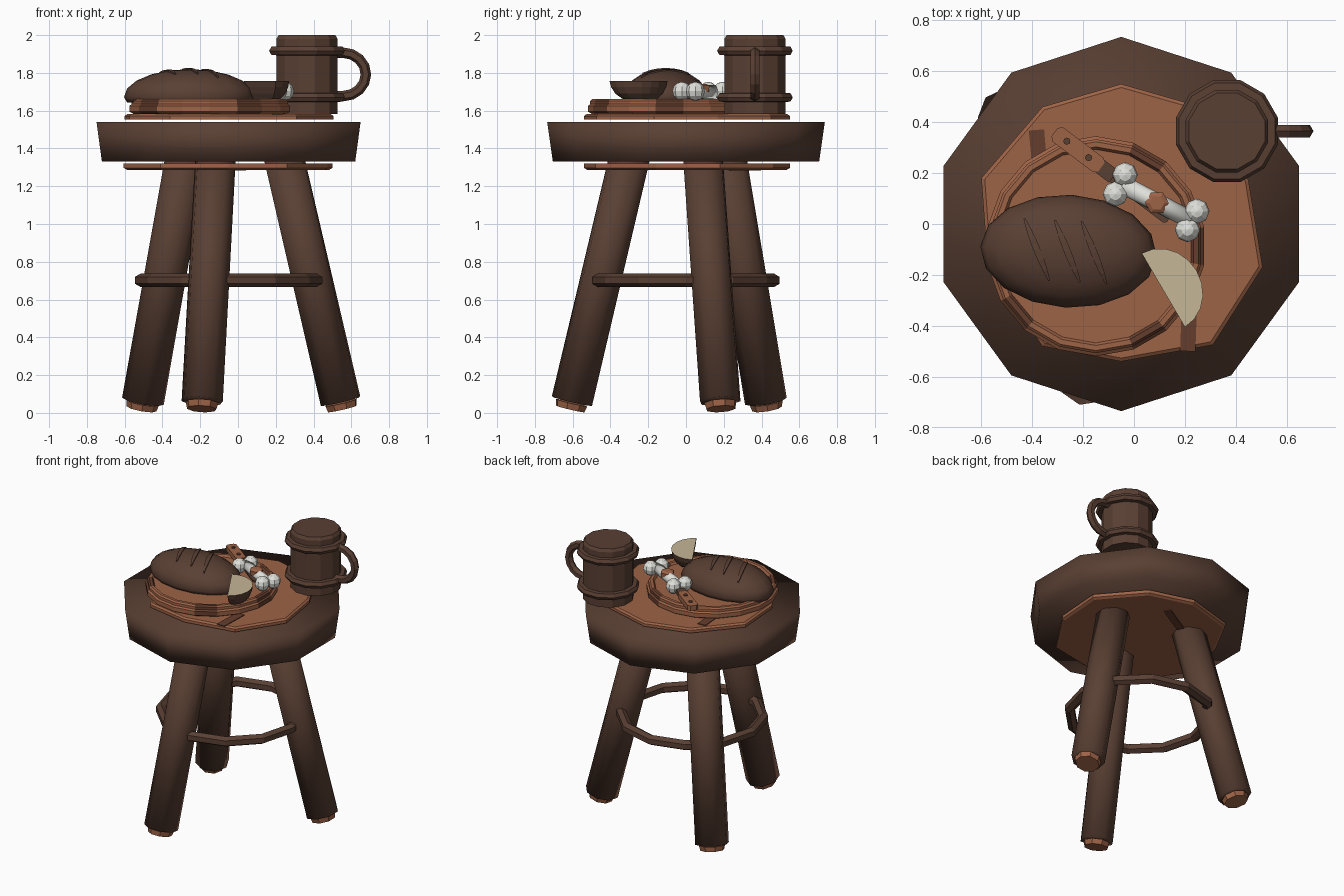
import bpy, bmesh
from math import cos, sin, pi, radians, sqrt, degrees
from mathutils import Vector, Matrix

cube = bpy.data.objects.get("Cube")
if cube:
    bpy.data.objects.remove(cube, do_unlink=True)


def material(name, rgb):
    m = bpy.data.materials.new(name)
    m.use_nodes = True
    m.diffuse_color = (*rgb, 1)
    m.node_tree.nodes["Principled BSDF"].inputs["Base Color"].default_value = (*rgb, 1)
    return m


BARK = material("dark_bark", (0.1, 0.05, 0.033))
WOOD = material("orange_wood", (0.34, 0.125, 0.062))
GRAIN = material("dark_grain", (0.13, 0.048, 0.026))
CRUMB = material("bread_crumb", (0.56, 0.47, 0.31))
BONE = material("bone_white", (0.74, 0.74, 0.7))
MID = Vector((-0.05, 0, 0))


def finish(name, bm, mats, smooth=False):
    bmesh.ops.recalc_face_normals(bm, faces=bm.faces)
    me = bpy.data.meshes.new(name)
    bm.to_mesh(me)
    bm.free()
    for m in mats:
        me.materials.append(m)
    me.polygons.foreach_set("use_smooth", [smooth] * len(me.polygons))
    ob = bpy.data.objects.new(name, me)
    bpy.context.collection.objects.link(ob)
    return ob


def loft(name, rings, mats, smooth=False, closed=False):
    """Skin a list of equal rings; cap the ends unless closed."""
    bm = bmesh.new()
    vs = [[bm.verts.new(p) for p in ring] for ring in rings]
    n = len(vs[0])
    pairs = list(zip(vs, vs[1:])) + ([(vs[-1], vs[0])] if closed else [])
    for a, b in pairs:
        for i in range(n):
            j = (i + 1) % n
            bm.faces.new((a[i], a[j], b[j], b[i]))
    if not closed:
        bm.faces.new(vs[0])
        bm.faces.new(vs[-1])
    return finish(name, bm, mats, smooth)


def circle(c, r, n, start=0.0):
    return [Vector((c[0] + r * cos(start + 2 * pi * i / n),
                    c[1] + r * sin(start + 2 * pi * i / n), c[2])) for i in range(n)]


def lathe(name, c, profile, n, mats, smooth=False, start=0.0):
    return loft(name, [circle((c[0], c[1], z), r, n, start) for r, z in profile], mats, smooth)


def rod(name, a, b, r1, r2, n, mats, smooth=False):
    a, b = Vector(a), Vector(b)
    q = (b - a).to_track_quat('Z', 'Y')
    rings = [[p + q @ v for v in circle((0, 0, 0), r, n)] for p, r in ((a, r1), (b, r2))]
    return loft(name, rings, mats, smooth)


def box(name, centre, size, angle, mats, bevel=0.0):
    bm = bmesh.new()
    bmesh.ops.create_cube(bm, size=1)
    bmesh.ops.scale(bm, vec=size, verts=bm.verts)
    if bevel:
        edges = [e for e in bm.edges if abs(e.verts[0].co.z - e.verts[1].co.z) > 1e-4]
        bmesh.ops.bevel(bm, geom=edges, offset=bevel, segments=1, affect='EDGES')
    bm.transform(Matrix.Translation(centre) @ Matrix.Rotation(angle, 4, 'Z'))
    return finish(name, bm, mats)


# Seat: bark slab with cut-wood faces above and below
lathe("seat_bark", MID, [(0.705, 1.33), (0.735, 1.54)], 10, [BARK], True, pi / 2)
cut = [(-0.05, 0.55), (-0.36, 0.46), (-0.6, 0.18), (-0.575, -0.16), (-0.36, -0.48),
       (-0.05, -0.54), (0.31, -0.475), (0.505, -0.17), (0.45, 0.17), (0.3, 0.45)]


def cut_ring(z, scale, flip=1):
    return [Vector((MID.x + (x - MID.x) * scale * flip, y * scale, z)) for x, y in cut]


loft("seat_top_wood", [cut_ring(1.552, 1), cut_ring(1.572, 1), cut_ring(1.582, 0.975)], [WOOD])
loft("seat_bottom_wood", [cut_ring(1.287, 0.97, -1), cut_ring(1.297, 1, -1), cut_ring(1.32, 1, -1)], [WOOD])
for i, (x, y, length, a) in enumerate([(-0.37, 0.22, 0.3, -85), (0.215, -0.39, 0.22, 88)]):
    box(f"seat_grain_{i}", (x, y, 1.584), (length, 0.06, 0.006), radians(a), [GRAIN])
box("underside_grain", (-0.1, 0.3, 1.285), (0.3, 0.05, 0.006), radians(30), [GRAIN])

# Legs: three splayed logs with pale cut feet
for name, a in (("back_right", 137), ("front", 257), ("left", 17)):
    d = Vector((cos(radians(a)), sin(radians(a)), 0))
    foot = MID + d * 0.62 + Vector((0, 0, 0.062))
    top = MID + d * 0.295 + Vector((0, 0, 1.4))
    axis = (foot - top).normalized()
    rod(f"{name}_leg", foot, top, 0.112, 0.11, 8, [BARK], True)
    rod(f"{name}_foot", foot + axis * 0.008, foot + axis * 0.042, 0.088, 0.08, 8, [WOOD])

# Ring rail joining the legs
rail = []
for i in range(12):
    a = 2 * pi * i / 12
    d = Vector((cos(a), sin(a), 0))
    rail.append([MID + d * (0.465 + 0.036 * cos(t)) + Vector((0, 0, 0.702 + 0.036 * sin(t)))
                 for t in (k * pi / 3 + pi / 6 for k in range(6))])
loft("rail", rail, [BARK], closed=True)

# Round board with a raised rim and grain marks at a few rim segments
pc = Vector((-0.15, -0.087, 0))
board = lathe("board", pc, [(0.41, 1.583), (0.432, 1.595), (0.432, 1.625), (0.42, 1.634),
                            (0.42, 1.652), (0.41, 1.662), (0.39, 1.662), (0.38, 1.648)],
              18, [WOOD, GRAIN], start=radians(10))
for f in board.data.polygons:
    d = f.center - pc
    a = degrees(Vector((1, 0)).angle_signed(Vector((d.x, d.y)))) if d.xy.length > 0.2 else 999
    if any(abs(-a - g) < 8 for g in (0, 60, 130, -60, -132)):
        f.material_index = 1

# Bread: flat-bottomed loaf with three slashes
bc, br, tilt = Vector((-0.257, -0.107, 1.672)), Vector((0.347, 0.222, 0.148)), radians(-3)
turn = Matrix.Rotation(tilt, 4, 'Z')
bm = bmesh.new()
bmesh.ops.create_uvsphere(bm, u_segments=16, v_segments=10, radius=1)
bmesh.ops.scale(bm, vec=br, verts=bm.verts)
for v in bm.verts:
    v.co.z = max(v.co.z, -0.03)
bmesh.ops.dissolve_degenerate(bm, dist=0.0005, edges=bm.edges)
bm.transform(Matrix.Translation(bc) @ turn)
finish("bread_loaf", bm, [BARK], True)


def on_loaf(x, y, lift):
    h = sqrt(max(0, 1 - (x / br.x) ** 2 - (y / br.y) ** 2))
    return bc + turn @ Vector((x, y, br.z * h + lift))


for i, x0 in enumerate((-0.125, -0.005, 0.1)):
    rings = []
    for k in range(7):
        t = k / 3 - 1
        x, y, w = x0 + 0.055 * t, -0.12 * t, 0.004 + 0.011 * (1 - t * t)
        rings.append([on_loaf(x - w, y, -0.012), on_loaf(x - w, y, 0.006),
                      on_loaf(x + w, y, 0.006), on_loaf(x + w, y, -0.012)])
    loft(f"bread_slash_{i}", rings, [BARK])

# Torn bread end: half disc with a pale top and crust below
p0, p1 = Vector((0.03, -0.115, 0)), Vector((0.2, -0.405, 0))
mid, along = (p0 + p1) / 2, (p1 - p0) / 2
out = Vector((-along.y, along.x, 0)).normalized()
arc = [along * cos(pi * k / 10) + out * 0.152 * sin(pi * k / 10) for k in range(11)]
heel = loft("bread_end", [[mid + out * 0.05 * (1 - s) + p * s + Vector((0, 0, z)) for p in arc]
                          for s, z in ((0.6, 1.663), (0.82, 1.69), (0.95, 1.725), (1, 1.757))],
            [BARK, CRUMB])
for f in heel.data.polygons:
    if f.normal.z > 0.9:
        f.material_index = 1

# Bone: shaft, four knobs and a scrap of meat
rod("bone_shaft", (-0.045, 0.155, 1.7), (0.225, 0.015, 1.7), 0.036, 0.036, 8, [BONE], True)
for i, (x, y) in enumerate([(-0.035, 0.193), (-0.073, 0.118), (0.247, 0.05), (0.21, -0.022)]):
    bm = bmesh.new()
    bmesh.ops.create_uvsphere(bm, u_segments=8, v_segments=6, radius=0.05)
    bm.transform(Matrix.Translation((x, y, 1.703)))
    finish(f"bone_knob_{i}", bm, [BONE])
lathe("meat_scrap", (0.09, 0.083), [(0.045, 1.7), (0.047, 1.732), (0.03, 1.742)], 6, [WOOD])

# Knife: wooden grip with rivets, bolster and blade
ka = radians(-37)
kd = Vector((cos(ka), sin(ka), 0))
grip = Vector((-0.22, 0.292, 1.682))
box("knife_grip", grip, (0.23, 0.07, 0.036), ka, [WOOD], 0.015)
box("knife_bolster", grip + kd * 0.14, (0.07, 0.06, 0.028), ka, [BARK])
box("knife_blade", grip + kd * 0.31, (0.28, 0.055, 0.012), ka, [BARK], 0.01)
for i, s in enumerate((-0.055, 0.052)):
    c = grip + kd * s
    lathe(f"knife_rivet_{i}", c, [(0.014, 1.69), (0.014, 1.706)], 8, [BARK])

# Mug: body, two hoops and a handle
mc = (0.365, 0.365)
lathe("mug_body", mc, [(0.168, 1.583), (0.168, 1.98), (0.155, 2.0)], 12, [BARK], start=pi / 12)
for name, z in (("lower", 1.67), ("upper", 1.917)):
    lathe(f"mug_{name}_hoop", mc, [(0.165, z - 0.024), (0.195, z - 0.022), (0.207, z),
                                   (0.195, z + 0.022), (0.165, z + 0.024)], 12, [BARK], start=pi / 12)
hc = Vector((0.555, mc[1], 1.792))
handle = []
for k in range(9):
    a = pi / 2 - pi * k / 8
    d = Vector((cos(a), 0, sin(a)))
    p = hc + Vector((0.122 * cos(a), 0, 0.115 * sin(a)))
    handle.append([p + d * 0.028 * cos(t) + Vector((0, 0.028 * sin(t), 0))
                   for t in (j * pi / 3 for j in range(6))])
ends = [[v + Vector((-0.04, 0, 0)) for v in r] for r in (handle[0], handle[-1])]
loft("mug_handle", [ends[0]] + handle + [ends[1]], [BARK])
